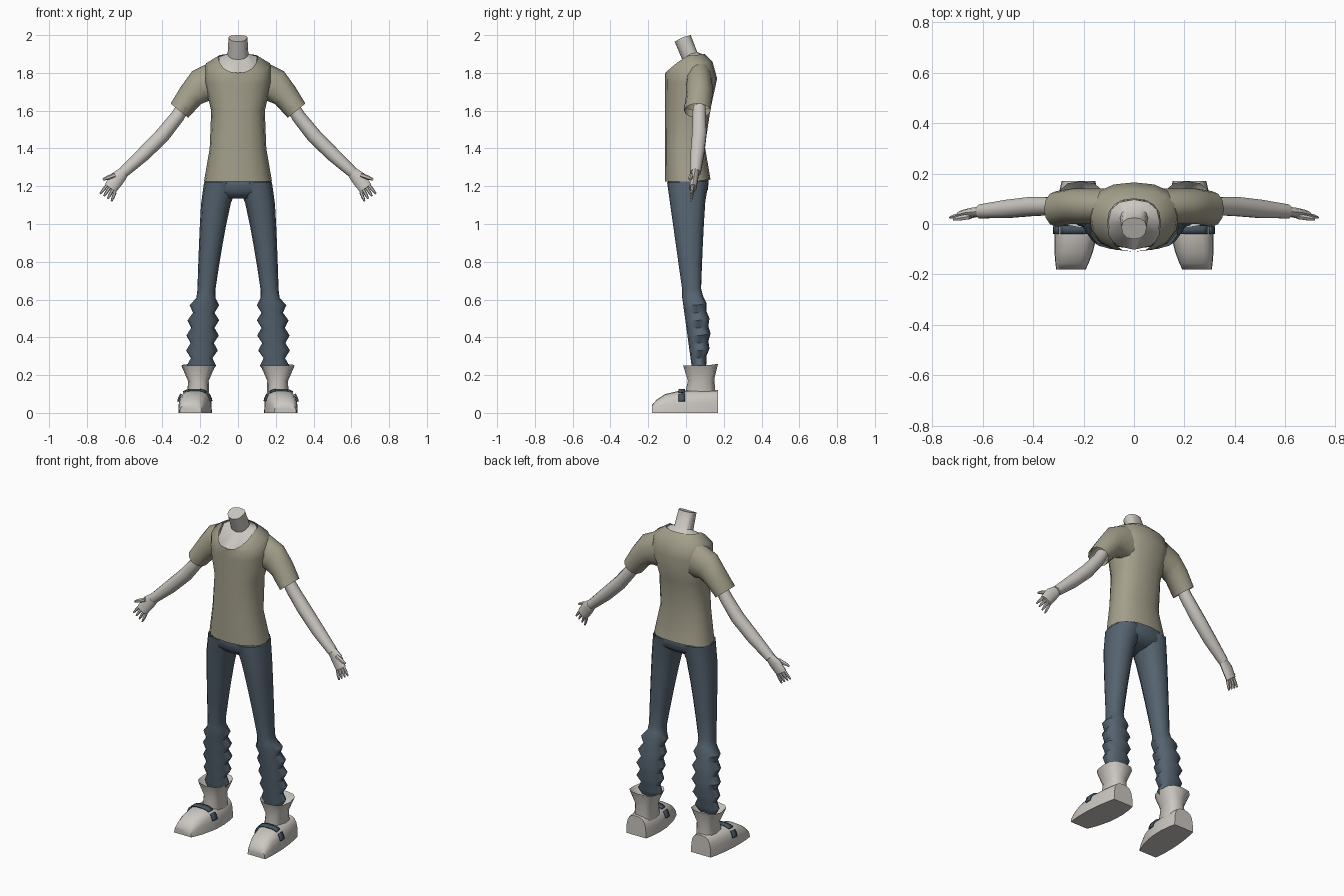
import bpy, bmesh
from math import sin, cos, pi, hypot, copysign, radians

if "Cube" in bpy.data.objects:
    bpy.data.objects.remove(bpy.data.objects["Cube"])


def material(name, red, green, blue):
    mat = bpy.data.materials.new(name)
    mat.use_nodes = True
    colour = (red, green, blue, 1)
    mat.diffuse_color = colour
    shader = mat.node_tree.nodes["Principled BSDF"]
    shader.inputs["Base Color"].default_value = colour
    return mat


skin = material("pale skin", 0.6, 0.57, 0.53)
khaki = material("khaki cloth", 0.37, 0.35, 0.26)
denim = material("slate denim", 0.09, 0.125, 0.16)
off_white = material("off white boot", 0.6, 0.57, 0.53)
dark_blue = material("dark blue strap", 0.06, 0.09, 0.12)


def soft_power(value, power):
    return copysign(abs(value) ** power, value)


def circle(sides):
    """Cosine and sine pairs around a circle."""
    return [(cos(2 * pi * i / sides), sin(2 * pi * i / sides)) for i in range(sides)]


def band(z, centre, half, front, back, dip=0, sides=12, power=0.85):
    """Level ring whose front may dip and whose back rises slightly."""
    middle = front + (back - front) * 0.55
    ring = []
    for c, s in circle(sides):
        reach = back - middle if s > 0 else middle - front
        lift = 0.01 * s if s > 0 else dip * s
        ring.append((centre + half * soft_power(c, power),
                     middle + reach * soft_power(s, power), z + lift))
    return ring


def limb(stations, depth=None, sides=10):
    """Rings square to a path of (x, y, z, radius); depth fixes the y radius."""
    rings = []
    for i, (x, y, z, radius) in enumerate(stations):
        before = stations[max(i - 1, 0)]
        after = stations[min(i + 1, len(stations) - 1)]
        dx, dz = after[0] - before[0], after[2] - before[2]
        scale = copysign(radius / hypot(dx, dz), dx)
        rings.append([(x - dz * scale * c, y + (depth or radius) * s, z + dx * scale * c)
                      for c, s in circle(sides)])
    return rings


def loft(name, strands, mat, start=False, end=False, mirror=False, closed=True, thickness=0):
    """Skin one or more lists of rings into a single smooth object."""
    bm = bmesh.new()
    for rings in strands:
        rows = [[bm.verts.new(point) for point in ring] for ring in rings]
        count = len(rows[0])
        for low, high in zip(rows, rows[1:]):
            for i in range(count if closed else count - 1):
                j = (i + 1) % count
                bm.faces.new((low[i], low[j], high[j], high[i]))
        if start:
            bm.faces.new(rows[0])
        if end:
            bm.faces.new(rows[-1])
    bmesh.ops.recalc_face_normals(bm, faces=bm.faces)
    mesh = bpy.data.meshes.new(name)
    bm.to_mesh(mesh)
    bm.free()
    mesh.materials.append(mat)
    obj = bpy.data.objects.new(name, mesh)
    bpy.context.collection.objects.link(obj)
    bpy.ops.object.select_all(action='DESELECT')
    obj.select_set(True)
    bpy.context.view_layer.objects.active = obj
    bpy.ops.object.shade_smooth_by_angle(angle=radians(50))
    if thickness:
        solid = obj.modifiers.new("Thickness", 'SOLIDIFY')
        solid.thickness, solid.offset = thickness, 0
    if mirror:
        obj.modifiers.new("Mirror", 'MIRROR').use_mirror_merge = False


# Shirt body from hem to collar: height, half width, back, front dip
torso = [(1.225, 0.18, 0.13, 0), (1.4, 0.15, 0.1, 0), (1.6, 0.142, 0.13, 0),
         (1.76, 0.18, 0.165, 0.02), (1.85, 0.17, 0.14, 0.06), (1.89, 0.105, 0.1, 0.09)]
loft("shirt_body", [[band(z, 0, half, -0.11, back, dip, sides=16)
                     for z, half, back, dip in torso]], khaki)

# Sleeves, turned in at the cuff
loft("sleeves", [limb([(0.12, 0.07, 1.75, 0.11), (0.2, 0.07, 1.73, 0.09),
                       (0.25, 0.07, 1.68, 0.07), (0.31, 0.06, 1.6, 0.06),
                       (0.29, 0.06, 1.63, 0.05)], depth=0.07, sides=12)],
     khaki, mirror=True)

# Upper chest and neck
loft("neck", [[band(1.84, 0, 0.12, -0.1, 0.1, 0.06),
               band(1.885, 0, 0.102, -0.102, 0.097, 0.09),
               band(1.9, 0, 0.055, -0.02, 0.06, 0.03),
               band(1.99, 0, 0.05, -0.06, 0.025, 0.025)]], skin, end=True)

# Arms, then flat palms
loft("arms", [limb([(0.29, 0.07, 1.62, 0.035), (0.32, 0.07, 1.57, 0.037),
                    (0.4, 0.07, 1.47, 0.04), (0.5, 0.06, 1.37, 0.038),
                    (0.61, 0.05, 1.27, 0.029)])], skin, True, True, mirror=True)
loft("palms", [limb([(0.6, 0.05, 1.28, 0.028), (0.64, 0.045, 1.24, 0.04),
                     (0.675, 0.036, 1.19, 0.036)], depth=0.02)], skin, True, True, mirror=True)


def finger(x, y, z, run, drop, radius):
    """Tapered finger running outward and down from its knuckle."""
    return limb([(x + run * t, y - 0.01 * t, z - drop * t, radius * (1 - t ** 4 / 2))
                 for t in (0, 0.6, 1)], sides=6)


# Four spread fingers and a thumb
fingers = [finger(0.67 + offset, 0.036, 1.19 + offset, 0.03 + offset / 2, 0.05, 0.009)
           for offset in (-0.02, -0.007, 0.007, 0.02)]
fingers.append(finger(0.65, 0.03, 1.26, 0.066, 0.025, 0.012))
loft("fingers", fingers, skin, True, True, mirror=True)

# Jeans seat
loft("jeans_seat", [[band(z, 0, half, -half * 0.55, half * 0.68, sides=16)
                     for z, half in ((1.3, 0.14), (1.22, 0.177), (1.17, 0.17), (1.135, 0.1))]],
     denim, True, True)

# Jeans legs: tapering thighs, then folds that bunch up below the knee
leg = []
for step in range(6):
    t = step / 5
    inner, outer = 0.12 * t ** 0.7, 0.18 + 0.035 * t ** 0.5
    leg.append(band(1.22 - 0.57 * t, (inner + outer) / 2, (outer - inner) / 2,
                    0.08 * t - 0.1, 0.12 - 0.04 * t ** 0.5))
for step in range(11):
    t, puff = step / 10, step % 2
    swell = sin(pi * t)
    leg.append(band(0.61 - 0.04 * step, 0.17 + 0.025 * t ** 0.5,
                    0.05 + 0.012 * swell + 0.024 * puff,
                    0.055 * t - 0.02, 0.09 + 0.03 * swell + 0.01 * puff))
loft("jeans_legs", [leg], denim, end=True, mirror=True)

# Boot shafts with flared, open collars
shaft = [(0.03, 0.06, -0.02, 0.16), (0.17, 0.055, 0.01, 0.15),
         (0.25, 0.09, -0.015, 0.17), (0.2, 0.045, 0.03, 0.14)]
loft("boot_shafts", [[band(z, 0.21, half, front, back, power=0.75)
                      for z, half, front, back in shaft]], off_white, end=True, mirror=True)


def foot_arch(t, grow=0, low=0, high=180, steps=10):
    """Domed section of the foot; t runs from heel to toe."""
    half = 0.087 * sin(pi * (0.2 + 0.65 * t)) ** 0.5 + grow
    height = 0.12 * (1 - 0.65 * t ** 6) + grow
    angles = [radians(low + (high - low) * i / steps) for i in range(steps + 1)]
    return [(0.22 + 0.03 * t * t + half * soft_power(cos(a), 0.65), 0.17 - 0.35 * t,
             height * abs(sin(a)) ** 0.65) for a in angles]


# Boot feet, then straps with a top plate and two side plates
loft("boot_feet", [[foot_arch(t) for t in (0, 0.1, 0.3, 0.5, 0.6, 0.8, 0.93, 1)]],
     off_white, True, True, mirror=True)
loft("boot_straps", [[foot_arch(t, 0.005, low, low + span, 5) for t in (0.5, 0.6)]
                     for low, span in ((20, 26), (58, 64), (134, 26))],
     dark_blue, mirror=True, closed=False, thickness=0.009)
